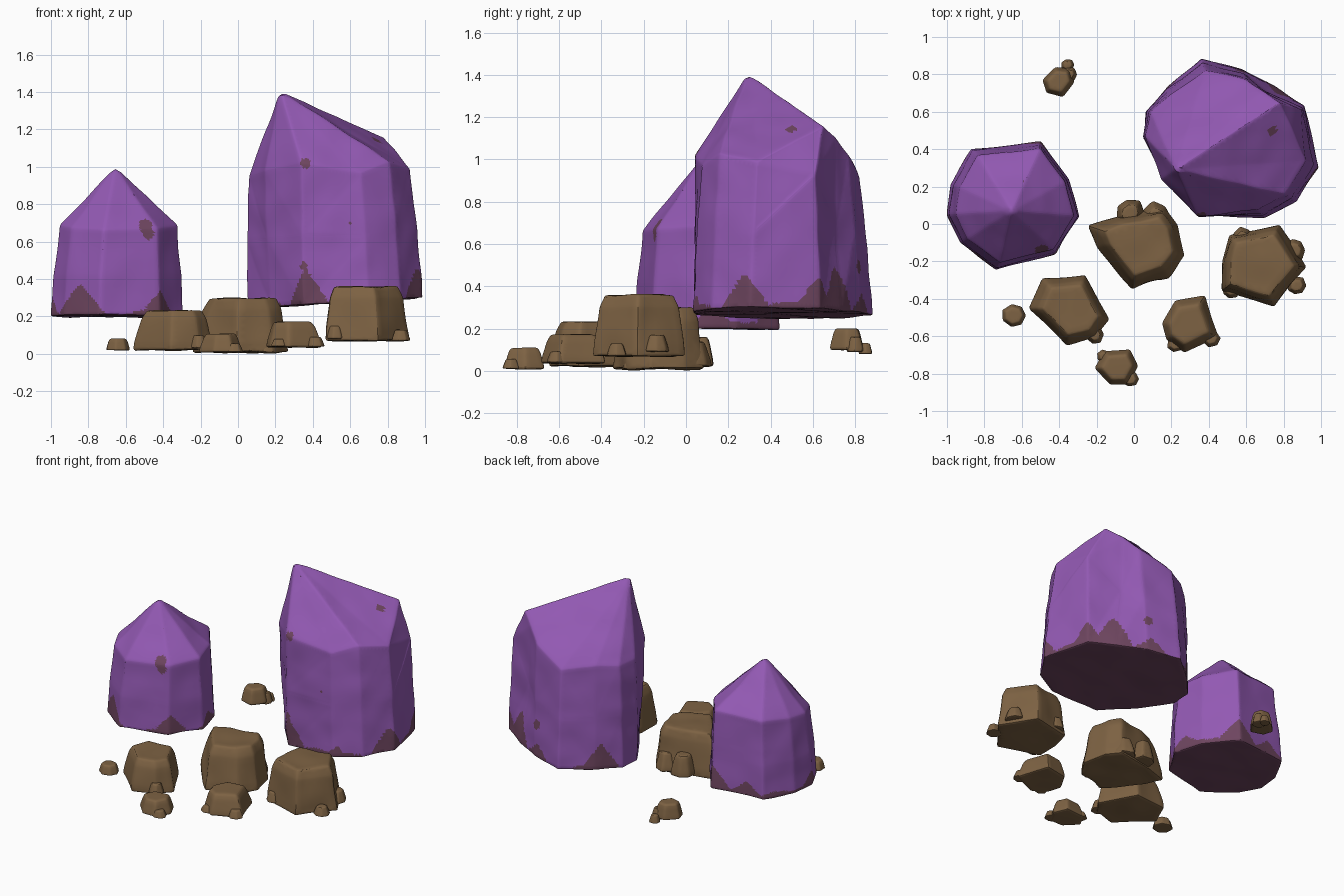
import bpy, bmesh, math, random
from mathutils import Vector, noise

random.seed(4)


def material(name, rgb):
    m = bpy.data.materials.new(name)
    m.diffuse_color = (*rgb, 1)
    return m


purple = material("crystal purple", (0.29, 0.10, 0.45))
dusky = material("dusky plum", (0.155, 0.06, 0.115))
brown = material("rock brown", (0.205, 0.122, 0.056))


def loft(bm, rings):
    """Skin a stack of equal-count rings; a single-point ring closes as an apex."""
    loops = [[bm.verts.new(p) for p in r] for r in rings]
    n = len(loops[0])
    bm.faces.new(loops[0][::-1])
    for lo, hi in zip(loops, loops[1:]):
        for i in range(n):
            j = (i + 1) % n
            if len(hi) == 1:
                bm.faces.new((lo[i], lo[j], hi[0]))
            else:
                bm.faces.new((lo[i], lo[j], hi[j], hi[i]))
    if len(loops[-1]) > 1:
        bm.faces.new(loops[-1])


def stone(name, rings, mats, bevel, edge_len, rough, rule=None):
    """Chiselled solid: loft, soften edges, refine, roughen, then colour by rule."""
    bm = bmesh.new()
    loft(bm, rings)
    bmesh.ops.recalc_face_normals(bm, faces=bm.faces)
    bmesh.ops.bevel(bm, geom=bm.edges[:], offset=bevel, segments=2, profile=0.5,
                    affect='EDGES', clamp_overlap=True)
    bmesh.ops.triangulate(bm, faces=bm.faces)
    for _ in range(8):
        long_edges = [e for e in bm.edges if e.calc_length() > edge_len]
        if not long_edges:
            break
        bmesh.ops.subdivide_edges(bm, edges=long_edges, cuts=1)
        bmesh.ops.triangulate(bm, faces=bm.faces)
    bm.normal_update()
    for v, nrm in [(v, v.normal.copy()) for v in bm.verts]:
        v.co += nrm * rough * noise.noise(v.co * 6)
    bm.normal_update()
    if rule:
        for f in bm.faces:
            f.material_index = 1 if rule(f.calc_center_median(), f.normal) else 0
    me = bpy.data.meshes.new(name)
    bm.to_mesh(me)
    bm.free()
    ob = bpy.data.objects.new(name, me)
    bpy.context.collection.objects.link(ob)
    for m in mats:
        me.materials.append(m)
    bpy.ops.object.select_all(action='DESELECT')
    ob.select_set(True)
    bpy.context.view_layer.objects.active = ob
    bpy.ops.object.shade_smooth_by_angle(angle=math.radians(32))
    return ob


def patches(base, lobes, spots):
    """Plum colour on the underside, in pointed lobes at the foot and in small spots."""
    def rule(c, n):
        if n.z < -0.6:
            return True
        h = c.z - base(c.x)
        if h < 0.012 + 0.05 * noise.noise(c * 6):
            return True
        for x, y, half, top in lobes:
            d = math.hypot(c.x - x, c.y - y)
            if h < top * (1 - d / half):
                return True
        return any((c - Vector(s[:3])).length < s[3] for s in spots)
    return rule


# Small pointed crystal
foot = [(-0.87, 0.40), (-0.98, 0.21), (-1.0, 0.05), (-0.93, -0.10), (-0.74, -0.245),
        (-0.42, -0.16), (-0.295, 0.04), (-0.35, 0.24), (-0.5, 0.44)]
cx, cy = -0.65, 0.09


def shrink(k, z, tilt=0, dx=0):
    return [(cx + dx + (x - cx) * k, cy + (y - cy) * k, z + tilt * (y - cy)) for x, y in foot]


stone("small_crystal",
      [shrink(1.003, 0.202, -0.02), shrink(0.965, 0.42, 0, 0.004), shrink(0.89, 0.69, 0.08, 0.012),
       [(-0.655, 0.07, 1.0)]],
      [purple, dusky], 0.009, 0.024, 0.007,
      patches(lambda x: 0.205,
              [(-0.85, -0.17, 0.17, 0.18), (-1.0, 0.05, 0.1, 0.1), (-0.42, -0.14, 0.12, 0.14),
               (-0.33, 0.12, 0.12, 0.1), (-0.50, 0.43, 0.15, 0.15), (-0.75, 0.41, 0.12, 0.09)],
              [(-0.50, -0.11, 0.67, 0.05), (-0.48, -0.13, 0.64, 0.035)]))

# Large crystal with an off-centre, slanted tip: foot xy, then shoulder xyz
corners = [(0.05, 0.46, 0.06, 0.47, 0.95), (0.06, 0.60, 0.09, 0.60, 0.94),
           (0.18, 0.73, 0.20, 0.70, 0.95), (0.36, 0.885, 0.38, 0.82, 0.92),
           (0.58, 0.83, 0.60, 0.77, 1.02), (0.76, 0.73, 0.69, 0.71, 1.10),
           (0.91, 0.635, 0.78, 0.65, 1.16),
           (0.99, 0.30, 0.92, 0.34, 0.99), (0.87, 0.12, 0.81, 0.16, 1.03),
           (0.70, 0.035, 0.66, 0.075, 0.97), (0.35, 0.045, 0.34, 0.045, 1.02),
           (0.175, 0.26, 0.145, 0.24, 0.98)]


def slope(x):
    return 0.243 + 0.06 * (x - 0.05)


low = [(a, b, slope(a)) for a, b, *_ in corners]
top = [c[2:] for c in corners]
mid = [Vector(p).lerp(Vector(q), 0.5) + Vector((0.012 * (p[0] - 0.5), 0.012 * (p[1] - 0.45), 0))
       for p, q in zip(low, top)]
# Recessed strip and blunt edge of the back shoulder
mid[5] = Vector((0.70, 0.71, 0.70))
mid[6] = Vector((0.895, 0.61, 0.93))
stone("large_crystal", [low, mid, top, [(0.226, 0.292, 1.405)]],
      [purple, dusky], 0.008, 0.027, 0.008,
      patches(slope,
              [(0.36, 0.04, 0.13, 0.2), (0.97, 0.27, 0.13, 0.18), (0.90, 0.62, 0.11, 0.16),
               (0.77, 0.72, 0.13, 0.24), (0.56, 0.84, 0.11, 0.1), (0.16, 0.70, 0.13, 0.18),
               (0.72, 0.05, 0.09, 0.07)],
              [(0.36, 0.05, 1.02, 0.028), (0.74, 0.5, 1.14, 0.025), (0.6, 0.04, 0.70, 0.016),
               (0.35, 0.04, 0.47, 0.02), (0.57, 0.82, 0.49, 0.03)]))


# Rocks: foot outline, bottom and top heights
def rock(name, outline, z0, z1, crown=0.68):
    mx = sum(p[0] for p in outline) / len(outline)
    my = sum(p[1] for p in outline) / len(outline)
    rings = []
    for k, t in ((1.0, 0), (0.975, 0.2), (crown + 0.12, 0.8), (crown, 1)):
        rings.append([(mx + (x - mx) * k, my + (y - my) * k, z0 + (z1 - z0) * t) for x, y in outline])
    size = z1 - z0
    stone(name, rings, [brown], min(0.012, size * 0.1), max(0.02, size * 0.16), 0.04 * size)


def blob(x, y, r, n=7):
    return [(x + r * random.uniform(0.88, 1.1) * math.cos(a), y + r * random.uniform(0.88, 1.1) * math.sin(a))
            for a in (math.tau * i / n for i in range(n))]


rock("middle_rock", [(-0.245, -0.01), (-0.20, -0.12), (-0.01, -0.35), (0.19, -0.28), (0.275, -0.17),
                     (0.24, 0.0), (0.17, 0.09), (-0.10, 0.04)], 0.008, 0.297, 0.7)
rock("right_rock", [(0.465, -0.36), (0.75, -0.445), (0.925, -0.23), (0.78, 0.0), (0.51, -0.06),
                    (0.47, -0.2)], 0.068, 0.36, 0.74)
rock("left_rock", [(-0.56, -0.45), (-0.36, -0.65), (-0.20, -0.61), (-0.13, -0.51), (-0.26, -0.27),
                   (-0.49, -0.29)], 0.02, 0.235, 0.7)
rock("front_right_rock", [(0.15, -0.53), (0.17, -0.62), (0.27, -0.69), (0.45, -0.60), (0.38, -0.38),
                          (0.22, -0.41)], 0.035, 0.172)
rock("front_rock", [(-0.21, -0.77), (-0.13, -0.86), (-0.03, -0.86), (0.02, -0.76), (-0.02, -0.67),
                    (-0.16, -0.68)], 0.008, 0.108)
rock("far_left_rock", blob(-0.64, -0.49, 0.066, 7), 0.02, 0.08)
rock("back_rock", [(-0.49, 0.77), (-0.47, 0.70), (-0.38, 0.68), (-0.32, 0.76), (-0.34, 0.83),
                   (-0.42, 0.84)], 0.10, 0.20)

# Pebbles stuck to the rocks: x, y, radius, bottom, top
for i, (x, y, r, a, b) in enumerate([
        (-0.02, 0.06, 0.08, 0.02, 0.16), (0.12, 0.04, 0.08, 0.02, 0.14), (0.15, -0.25, 0.055, 0.01, 0.07),
        (0.58, -0.07, 0.055, 0.09, 0.17), (0.86, -0.14, 0.06, 0.09, 0.17), (0.87, -0.33, 0.055, 0.07, 0.13),
        (0.52, -0.35, 0.055, 0.08, 0.15), (-0.21, -0.59, 0.055, 0.03, 0.10), (0.41, -0.61, 0.05, 0.04, 0.09),
        (0.22, -0.64, 0.045, 0.04, 0.08), (-0.02, -0.83, 0.045, 0.01, 0.055), (-0.16, -0.71, 0.04, 0.01, 0.05),
        (-0.355, 0.85, 0.035, 0.08, 0.13), (-0.35, 0.80, 0.045, 0.09, 0.16)]):
    rock(f"pebble_{i + 1}", blob(x, y, r), a, b, 0.6)
